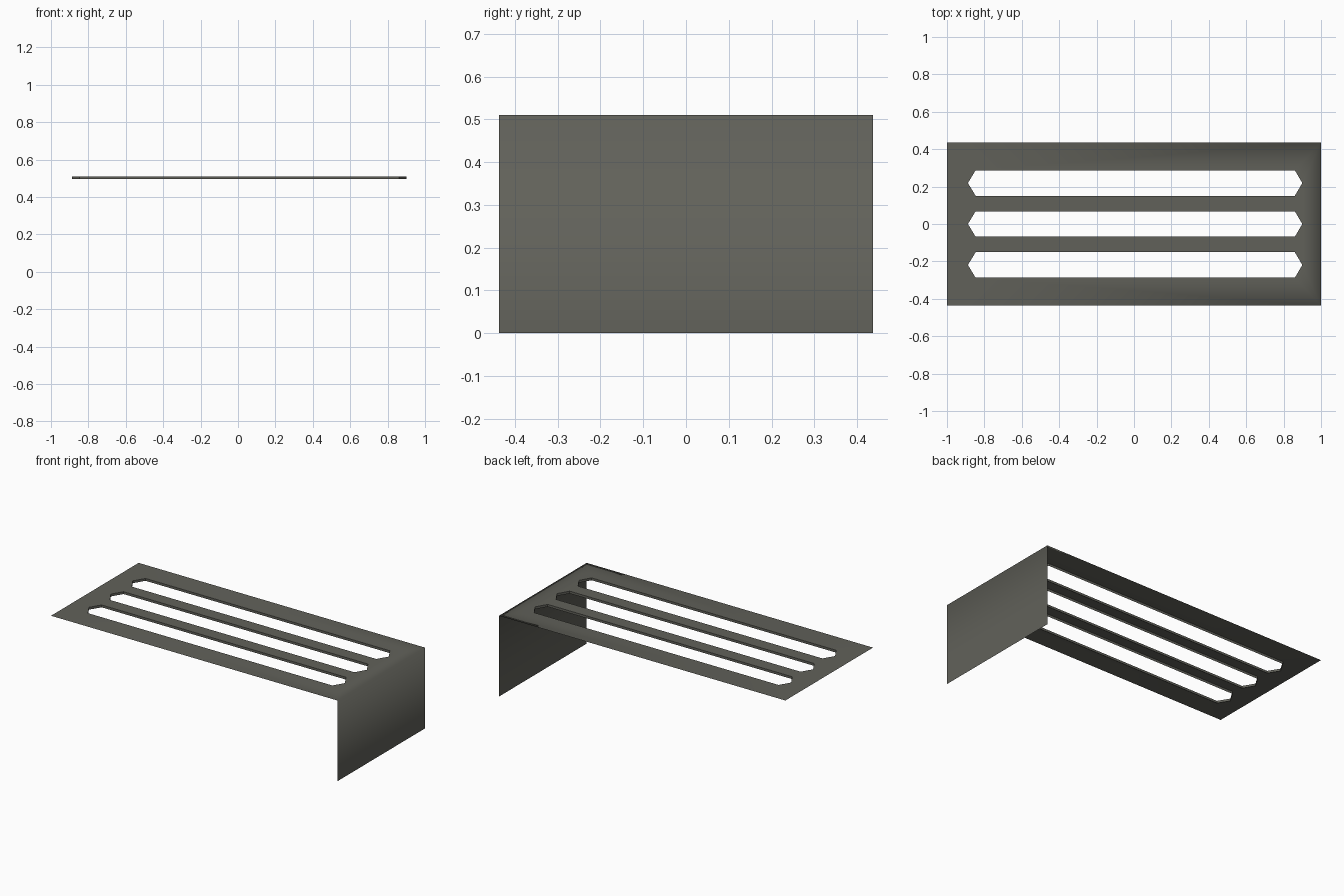
import bpy, bmesh

if "Cube" in bpy.data.objects:
    bpy.data.objects.remove(bpy.data.objects["Cube"])

HX, HY, H = 1.0, 0.437, 0.51      # half length, half width, height
LIP = 0.015                       # depth of the slot walls
SLOT_Y = (-0.219, 0.0, 0.219)

grey = bpy.data.materials.new("dark warm grey")
grey.diffuse_color = (0.12, 0.12, 0.102, 1)
grey.use_nodes = True
grey.node_tree.nodes["Principled BSDF"].inputs["Base Color"].default_value = grey.diffuse_color


def slot_outline(yc):
    """Hexagonal slot outline, counter-clockwise from above."""
    r = 0.068
    return [(-0.888, yc), (-0.847, yc - r), (0.86, yc - r),
            (0.9, yc), (0.86, yc + r), (-0.847, yc + r)]


def finish(bm, name):
    mesh = bpy.data.meshes.new(name)
    bm.to_mesh(mesh)
    bm.free()
    mesh.materials.append(grey)
    obj = bpy.data.objects.new(name, mesh)
    bpy.context.collection.objects.link(obj)
    return obj


# Bent sheet: slotted top plate and the end panel, sharing a smooth bend
bm = bmesh.new()
edges = []
corners = [(-HX, -HY), (HX, -HY), (HX, HY), (-HX, HY)]
outer = None
for outline in [corners] + [slot_outline(y) for y in SLOT_Y]:
    vs = [bm.verts.new((x, y, H)) for x, y in outline]
    outer = outer or vs
    edges += [bm.edges.new((vs[i], vs[(i + 1) % len(vs)])) for i in range(len(vs))]
bmesh.ops.triangle_fill(bm, edges=edges, use_beauty=True, normal=(0, 0, 1))
for f in bm.faces:
    f.normal_update()
    if f.normal.z < 0:
        f.normal_flip()
foot = [bm.verts.new((HX, y, 0)) for y in (-HY, HY)]
bm.faces.new((foot[0], foot[1], outer[2], outer[1]))
for f in bm.faces:
    f.smooth = True
finish(bm, "bent_slotted_sheet")

# Thin walls lining each slot
for n, yc in enumerate(SLOT_Y):
    bm = bmesh.new()
    pts = slot_outline(yc)
    top = [bm.verts.new((x, y, H)) for x, y in pts]
    low = [bm.verts.new((x, y, H - LIP)) for x, y in pts]
    for i in range(6):
        j = (i + 1) % 6
        bm.faces.new((top[i], top[j], low[j], low[i]))
    finish(bm, f"slot_wall_{n + 1}")
